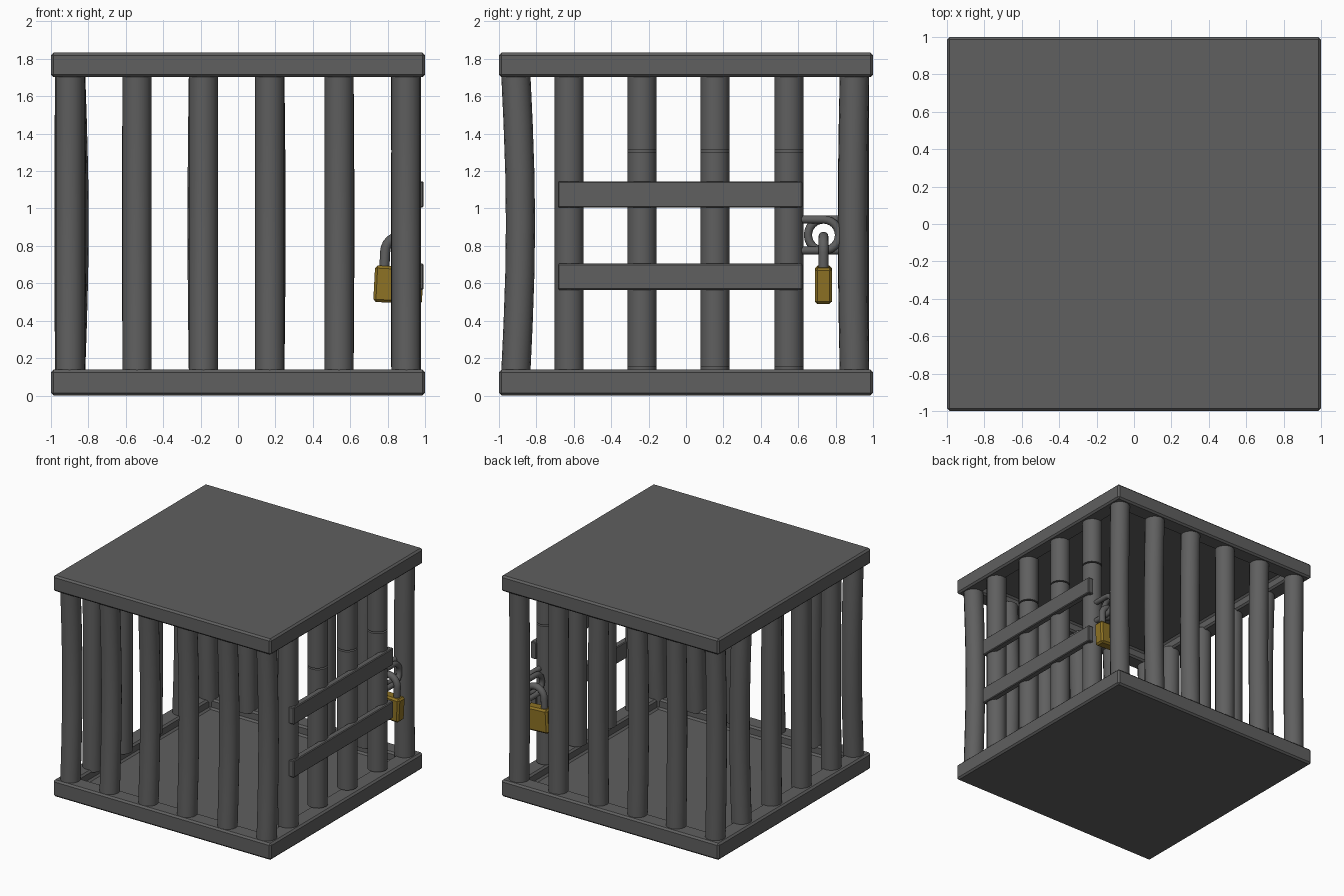
import bpy, bmesh, math, random
from mathutils import Vector

if "Cube" in bpy.data.objects:
    bpy.data.objects.remove(bpy.data.objects["Cube"])

random.seed(4)


def material(name, color):
    m = bpy.data.materials.new(name)
    m.diffuse_color = (*color, 1)
    m.use_nodes = True
    m.node_tree.nodes["Principled BSDF"].inputs["Base Color"].default_value = m.diffuse_color
    return m


IRON = material("dark iron", (0.115, 0.115, 0.115))
BRASS = material("old brass", (0.27, 0.17, 0.018))


def finish(name, bm, mat, bevel=0.0, smooth=False):
    bmesh.ops.recalc_face_normals(bm, faces=bm.faces[:])
    me = bpy.data.meshes.new(name)
    bm.to_mesh(me)
    bm.free()
    me.materials.append(mat)
    ob = bpy.data.objects.new(name, me)
    bpy.context.collection.objects.link(ob)
    if bevel:
        b = ob.modifiers.new("bevel", 'BEVEL')
        b.width, b.segments, b.limit_method = bevel, 1, 'ANGLE'
    if smooth:
        bpy.ops.object.select_all(action='DESELECT')
        bpy.context.view_layer.objects.active = ob
        ob.select_set(True)
        bpy.ops.object.shade_smooth_by_angle(angle=math.radians(40))
    return ob


def box(lo, hi):
    bm = bmesh.new()
    bmesh.ops.create_cube(bm, size=1)
    for v in bm.verts:
        v.co = Vector([(a + b) / 2 + c * (b - a) for a, b, c in zip(lo, hi, v.co)])
    return bm


def tube(name, pts, radius, sides=16):
    """Sweep a circle along a planar path."""
    bm, rings = bmesh.new(), []
    pts = [Vector(p) for p in pts]
    d0 = (pts[-1] - pts[0]).normalized()
    normal = None
    for p in pts:
        n = (p - pts[0]).cross(d0)
        if normal is None and n.length > 0.03:
            normal = n.normalized()
    normal = normal or d0.orthogonal().normalized()
    for i, p in enumerate(pts):
        t = (pts[min(i + 1, len(pts) - 1)] - pts[max(i - 1, 0)]).normalized()
        u = (normal - t * normal.dot(t)).normalized()
        w = t.cross(u)
        rings.append([bm.verts.new(p + radius * (u * math.cos(a) + w * math.sin(a)))
                      for a in (2 * math.pi * k / sides for k in range(sides))])
    for r, s in zip(rings, rings[1:]):
        for k in range(sides):
            j = (k + 1) % sides
            bm.faces.new((r[k], r[j], s[j], s[k]))
    bm.faces.new(rings[0])
    bm.faces.new(rings[-1])
    return finish(name, bm, IRON, smooth=True)


# Floor and roof slabs, each with a recess on the inner side
def slab(name, z0, z1, side):
    bm = box((-1, -1, z0), (1, 1, z1))
    bm.normal_update()
    face = next(f for f in bm.faces if f.normal.z * side > 0.9)
    bmesh.ops.inset_region(bm, faces=[face], thickness=0.2)
    res = bmesh.ops.extrude_face_region(bm, geom=[face])
    bmesh.ops.translate(bm, vec=(0, 0, -0.08 * side),
                        verts=[g for g in res["geom"] if isinstance(g, bmesh.types.BMVert)])
    if face.is_valid:
        bmesh.ops.delete(bm, geom=[face], context='FACES')
    finish(name, bm, IRON, bevel=0.014)


slab("floor_slab", 0.0, 0.138, 1)
slab("roof_slab", 1.702, 1.833, -1)


# Slightly bowed vertical bars
def bar(name, x, y, bow=(0, 0), z0=0.12, z1=1.72, r=0.078):
    pts = []
    for i in range(7):
        t = i / 6
        k = math.sin(math.pi * t)
        pts.append((x + bow[0] * k, y + bow[1] * k, z0 + (z1 - z0) * t))
    tube(name, pts, r)


for x in (-0.9, -0.54, -0.185, 0.17, 0.54, 0.9):
    bar("front_bar", x, -0.91, (0, 0.025))
    bar("back_bar", x, 0.9, (random.uniform(-0.008, 0.008), random.uniform(-0.012, 0.002)))
for y in (-0.625, -0.235, 0.155, 0.55):
    bar("left_bar", -0.895, y, (random.uniform(0, 0.02), 0))
bar("hinge_bar", 0.9, -0.625)

# Door: cut bars held by two flat straps, with stubs hanging above
for y in (-0.235, 0.155, 0.55):
    bar("door_bar", 0.895, y, z0=0.152, z1=1.3)
    bar("door_top_stub", 0.895, y, z0=1.312)
for z0, z1 in ((0.565, 0.705), (1.005, 1.145)):
    finish("door_strap", box((0.94, -0.685, z0), (0.992, 0.622, z1)), IRON, bevel=0.006)


# Hasp loops: one from the door, one from the corner bar
def loop(name, x, y_root, cy, cz, r, facing):
    arc = [(x, cy + facing * r * math.cos(a), cz + r * math.sin(a))
           for a in (math.pi / 2 - math.pi * i / 12 for i in range(13))]
    tube(name, [(x, y_root, cz + r)] + arc + [(x, y_root, cz - r)], 0.022, 12)


loop("door_hasp_loop", 0.91, 0.58, 0.735, 0.858, 0.083, 1)
loop("frame_hasp_loop", 0.865, 0.88, 0.735, 0.858, 0.083, -1)

# Padlock, hanging at a slight tilt
body = box((-0.13, -0.045, -0.1), (0.13, 0.045, 0.095))
lock = finish("padlock_body", body, BRASS, bevel=0.014)
arch = [(0.08 * math.cos(a), 0, 0.175 + 0.08 * math.sin(a))
        for a in (math.pi * i / 12 for i in range(13))]
shackle = tube("padlock_shackle", [(0.08, 0, 0.07)] + arch + [(-0.08, 0, 0.07)], 0.027, 12)
for ob in (lock, shackle):
    ob.location = (0.858, 0.735, 0.594)
    ob.rotation_euler = (0, math.radians(3), 0)
